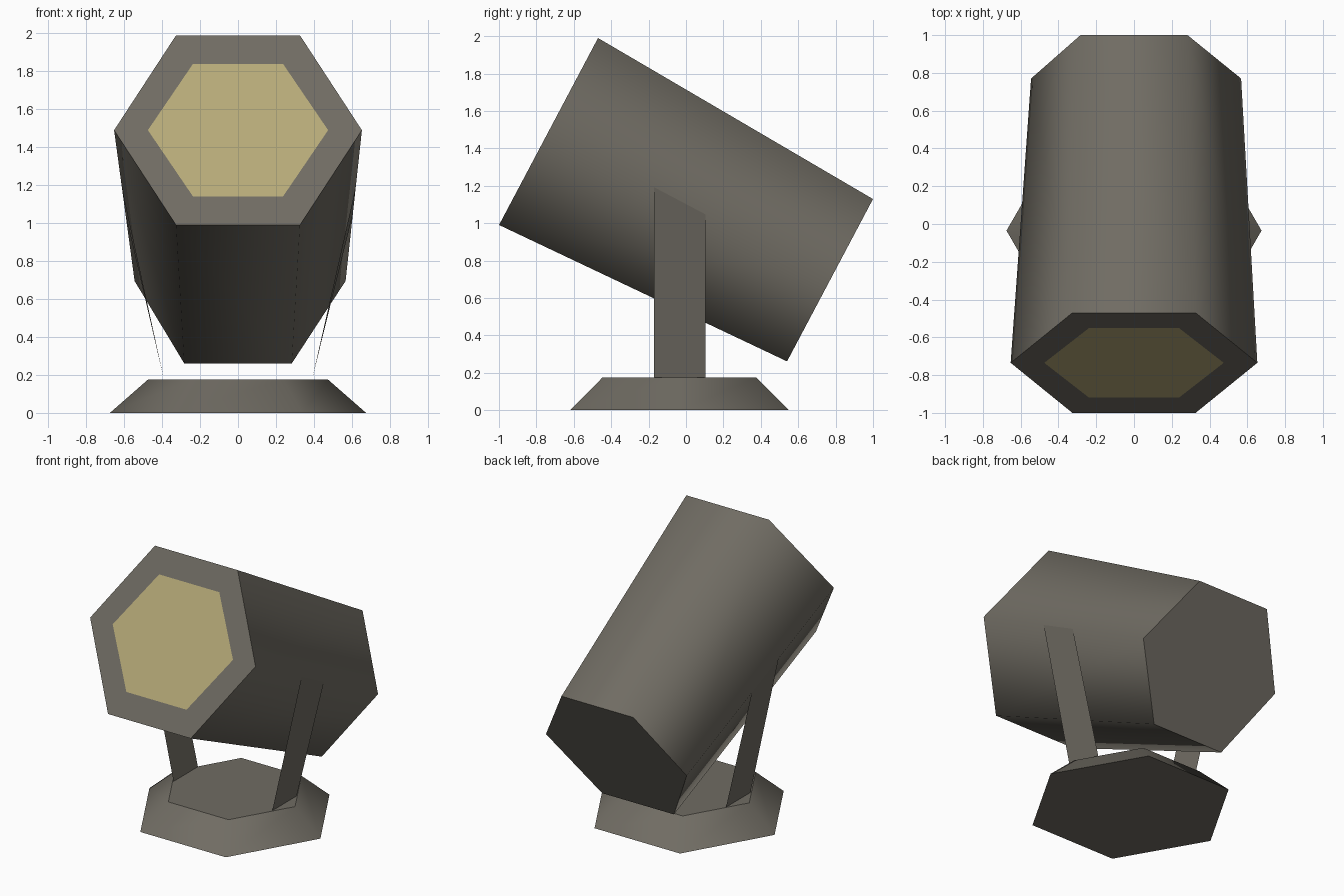
import bpy
import bmesh
from math import sin, cos, pi, radians
from mathutils import Vector

cube = bpy.data.objects.get("Cube")
if cube:
    bpy.data.objects.remove(cube, do_unlink=True)


def material(name, colour):
    mat = bpy.data.materials.new(name)
    mat.use_nodes = True
    mat.diffuse_color = (*colour, 1)
    mat.node_tree.nodes["Principled BSDF"].inputs["Base Color"].default_value = (*colour, 1)
    return mat


GREY = material("warm grey metal", (0.162, 0.15, 0.125))
LENS = material("pale yellow lens", (0.468, 0.402, 0.188))


def hexagon(centre, radius, tilt=0.0, squash=1.0):
    """Six points around centre, in a plane leaned back by tilt."""
    up = Vector((0, cos(tilt), sin(tilt)))
    side = Vector((1, 0, 0))
    return [Vector(centre) + radius * (cos(i * pi / 3) * side + squash * sin(i * pi / 3) * up)
            for i in range(6)]


def finish(name, bm, *mats):
    bmesh.ops.recalc_face_normals(bm, faces=bm.faces[:])
    mesh = bpy.data.meshes.new(name)
    bm.to_mesh(mesh)
    bm.free()
    for mat in mats:
        mesh.materials.append(mat)
    obj = bpy.data.objects.new(name, mesh)
    bpy.context.collection.objects.link(obj)
    return obj


def loft(bm, rings, smooth):
    """Join rings with quads, cap both ends, return the first cap."""
    loops = [[bm.verts.new(p) for p in ring] for ring in rings]
    for a, b, soft in zip(loops, loops[1:], smooth):
        for i in range(6):
            j = (i + 1) % 6
            bm.faces.new((a[i], a[j], b[j], b[i])).smooth = soft
    first = bm.faces.new(loops[0])
    bm.faces.new(loops[-1])
    # rims between flat caps and rounded sides stay crisp
    for e in bm.edges:
        e.smooth = all(f.smooth for f in e.link_faces)
    return first


# Base: tapered six-sided foot
bm = bmesh.new()
loft(bm, [hexagon((0, -0.035, 0), 0.675), hexagon((0, -0.035, 0.175), 0.475)], [True])
finish("base", bm, GREY)

# Lamp barrel: tilted, tapering tube with a lens set flush in its front
lean = radians(62.1)
front_centre, rear_centre = (0, -0.735, 1.49), (0, 0.77, 0.695)
front = hexagon(front_centre, 0.653, lean)
rear = hexagon(rear_centre, 0.567, lean)
rear[3].x = -0.545
bm = bmesh.new()
lens = loft(bm, [hexagon(front_centre, 0.475, lean, 0.96), front, rear], [False, True])
lens.material_index = 1
finish("lamp_barrel", bm, GREY, LENS)

# Struts: flat plates from the base up to the barrel's side edges
for name, sign, corner in (("left_strut", 1, 0), ("right_strut", -1, 3)):
    bm = bmesh.new()
    a, b = front[corner], rear[corner]
    points = [Vector((sign * 0.39, y, 0.175)) for y in (-0.17, 0.105)]
    points += [a.lerp(b, (y - a.y) / (b.y - a.y)) for y in (0.105, -0.17)]
    bm.faces.new([bm.verts.new(p) for p in points])
    finish(name, bm, GREY)
